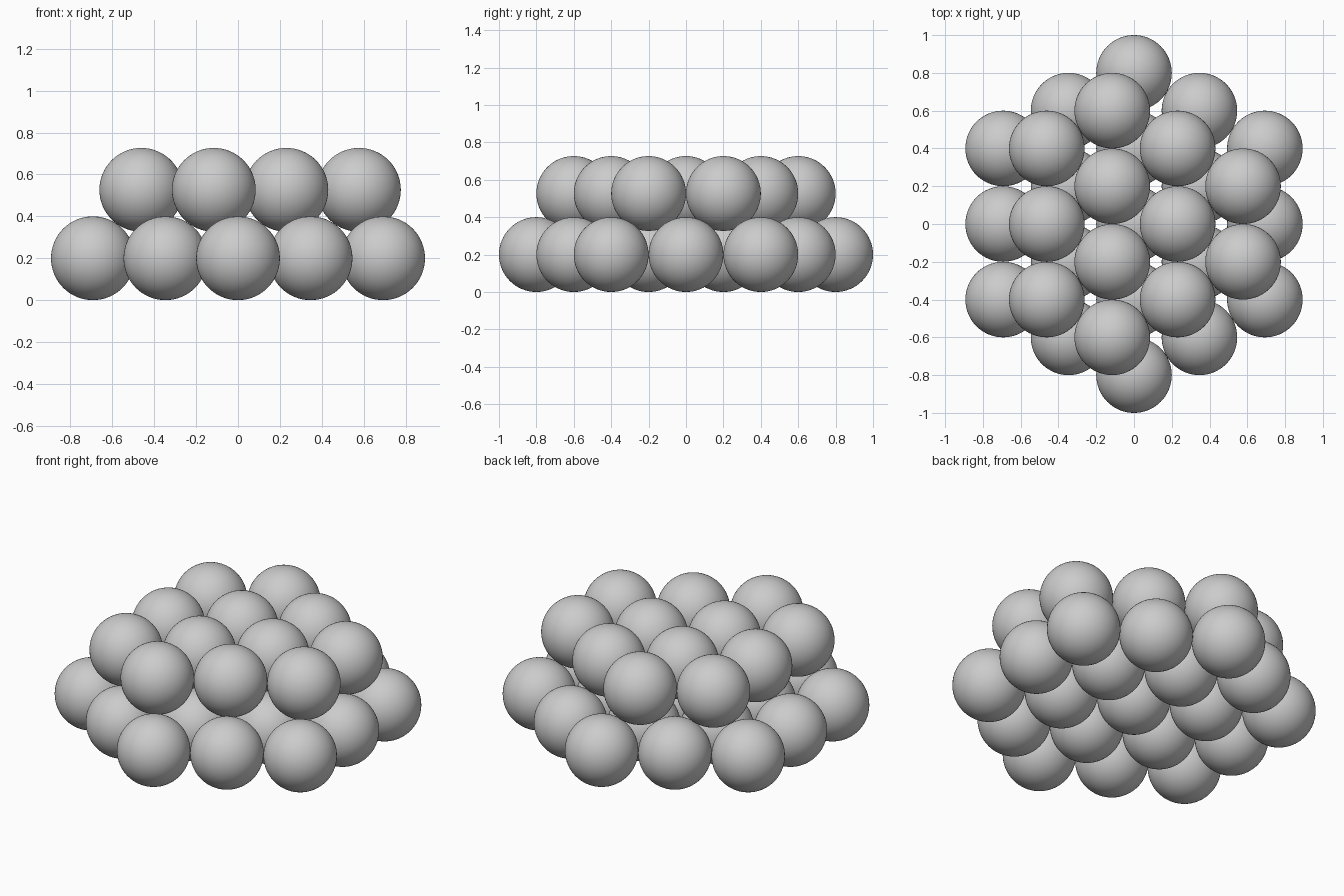
import bpy
import math

if "Cube" in bpy.data.objects:
    bpy.data.objects.remove(bpy.data.objects["Cube"])

R = 0.2                              # ball radius, balls just touch
COL = R * math.sqrt(3)               # spacing between columns
LAYER = 2 * R * math.sqrt(2 / 3)     # height between close-packed layers

# One shared smooth sphere mesh
bpy.ops.mesh.primitive_uv_sphere_add(segments=64, ring_count=32, radius=R)
first = bpy.context.object
bpy.ops.object.shade_smooth()
ball_mesh = first.data
ball_mesh.name = "ball"
bpy.data.objects.remove(first)


def pack_layer(name, counts, x0, z):
    """Columns of touching balls, each column centred on y = 0."""
    for i, n in enumerate(counts):
        for j in range(n):
            ball = bpy.data.objects.new(f"{name}_{i + 1}_{j + 1}", ball_mesh)
            ball.location = (x0 + i * COL, (2 * j - n + 1) * R, z)
            bpy.context.collection.objects.link(ball)


# Lower hexagonal layer of 19 balls
pack_layer("lower_ball", (3, 4, 5, 4, 3), -2 * COL, R)

# Upper layer of 12 balls resting in the hollows
pack_layer("upper_ball", (3, 4, 3, 2), -4 / 3 * COL, R + LAYER)
